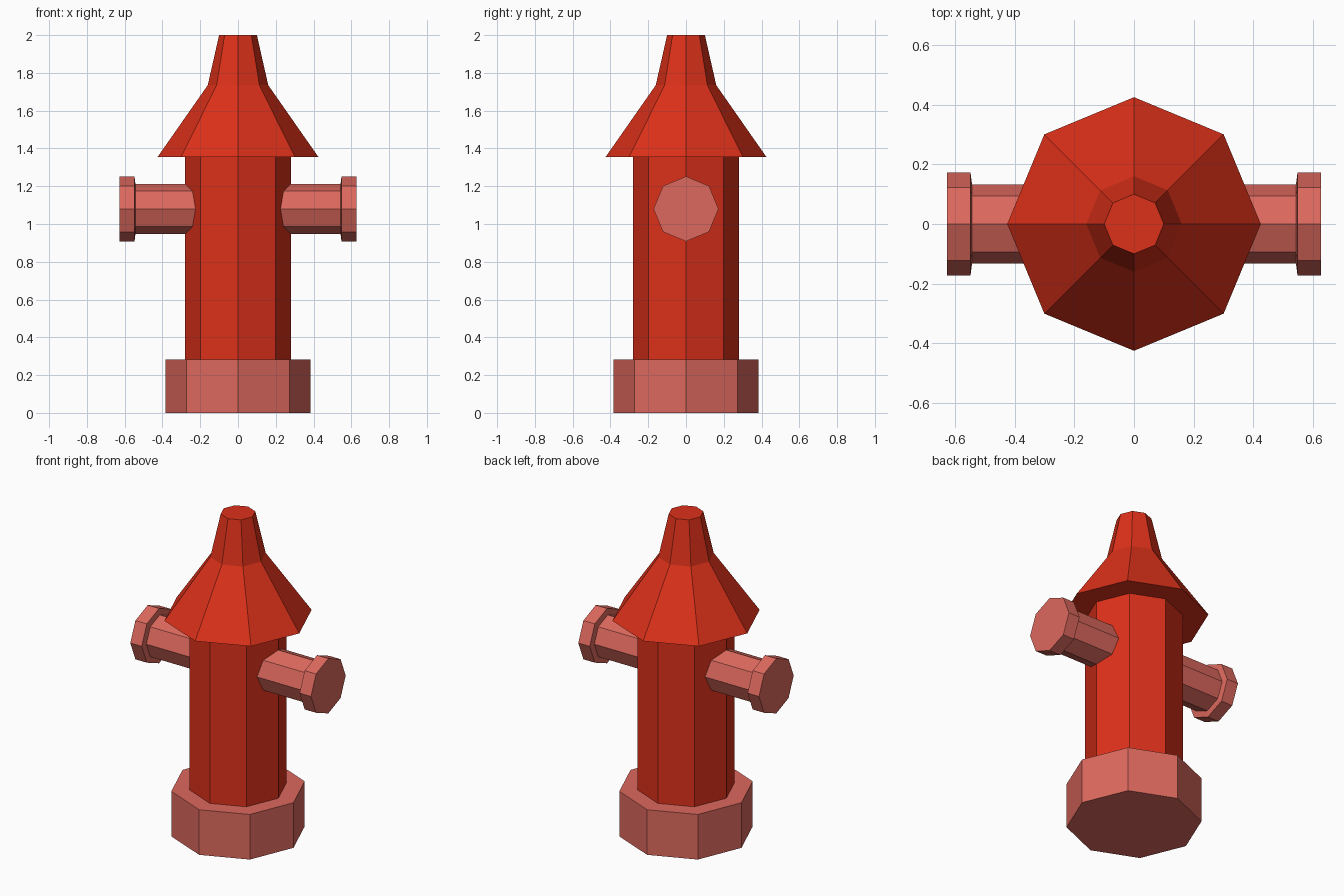
import bpy, bmesh, math

if "Cube" in bpy.data.objects:
    bpy.data.objects.remove(bpy.data.objects["Cube"])

SIDES = 8


def material(name, color):
    m = bpy.data.materials.new(name)
    m.diffuse_color = color
    m.use_nodes = True
    m.node_tree.nodes["Principled BSDF"].inputs["Base Color"].default_value = m.diffuse_color
    return m


red = material("red_paint", (0.72, 0.03, 0.01, 1))
pale = material("pale_red_paint", (0.72, 0.14, 0.11, 1))


def lathe(name, profile, mat, place=lambda x, y, t: (x, y, t)):
    """Closed eight-sided solid from (distance along axis, radius) points."""
    bm = bmesh.new()
    rings = []
    for t, r in profile:
        angles = [2 * math.pi * i / SIDES for i in range(SIDES)]
        rings.append([bm.verts.new(place(r * math.cos(a), r * math.sin(a), t)) for a in angles])
    for low, high in zip(rings, rings[1:]):
        for i in range(SIDES):
            j = (i + 1) % SIDES
            bm.faces.new((low[i], low[j], high[j], high[i]))
    bm.faces.new(rings[0][::-1])
    bm.faces.new(rings[-1])
    bmesh.ops.recalc_face_normals(bm, faces=bm.faces)
    mesh = bpy.data.meshes.new(name)
    bm.to_mesh(mesh)
    bm.free()
    mesh.materials.append(mat)
    obj = bpy.data.objects.new(name, mesh)
    bpy.context.collection.objects.link(obj)
    return obj


# Foot and column
lathe("base", [(0, 0.385), (0.283, 0.385)], pale)
lathe("column", [(0.27, 0.28), (1.37, 0.28)], red)

# Flared bonnet with tapered neck
lathe("bonnet", [(1.356, 0.425), (1.735, 0.16), (2.0, 0.10)], red)

# Side outlets with flanged caps, poking out of the column
outlet = [(0.2, 0.133), (0.543, 0.133), (0.548, 0.172), (0.627, 0.172)]
for side, label in ((1, "right"), (-1, "left")):
    lathe(label + "_outlet", outlet, pale,
          lambda u, v, t, s=side: (s * t, u, 1.08 + v))
